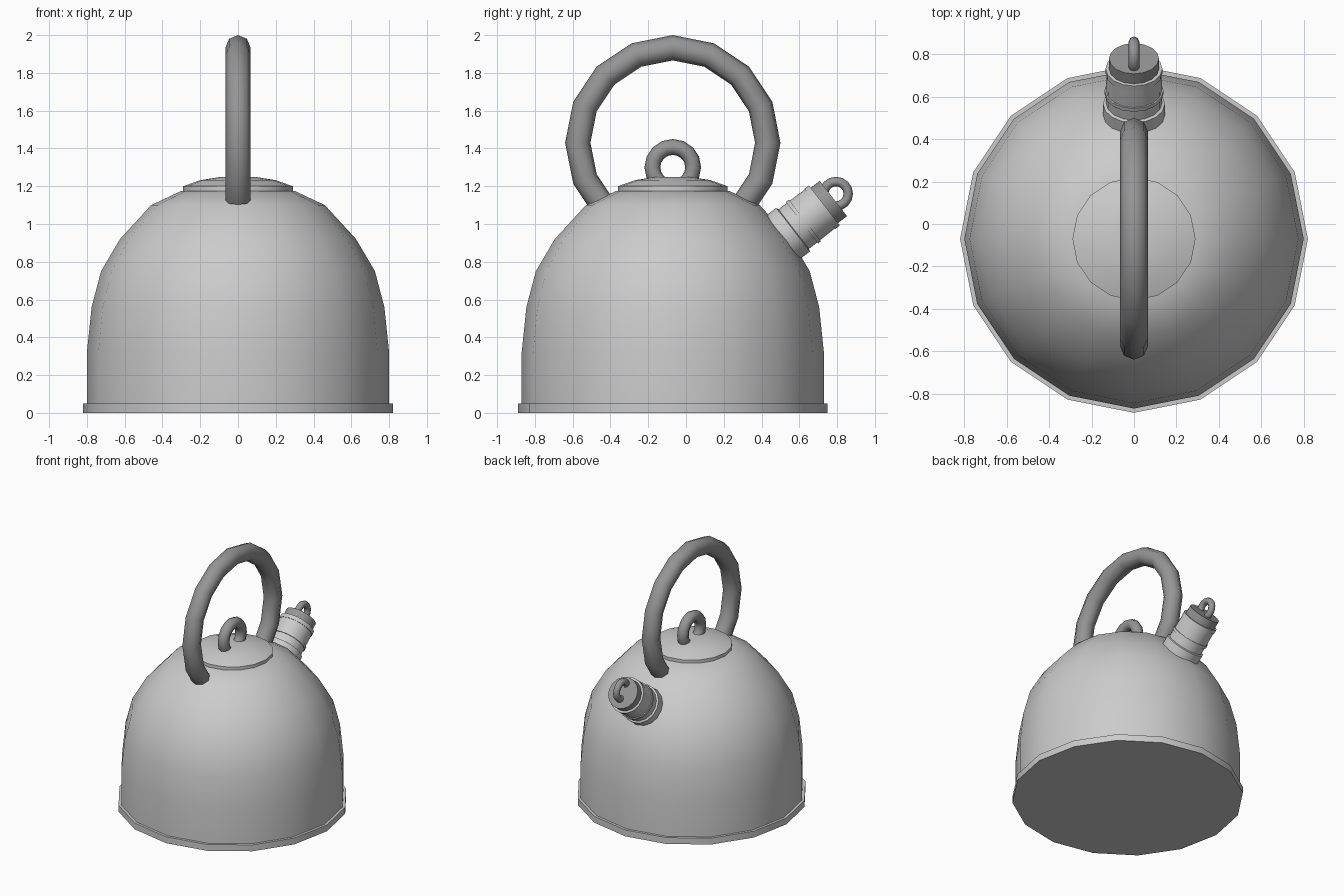
import bpy, bmesh, math
from mathutils import Matrix, Vector

if "Cube" in bpy.data.objects:
    bpy.data.objects.remove(bpy.data.objects["Cube"])

CY = -0.07  # kettle axis in y


def material(name, v):
    m = bpy.data.materials.new(name)
    m.diffuse_color = (v, v, v, 1)
    m.use_nodes = True
    m.node_tree.nodes["Principled BSDF"].inputs["Base Color"].default_value = m.diffuse_color
    return m


STEEL = material("light_steel", 0.6)
DARK = material("dark_grey", 0.3)


def finish(name, bm, mat, matrix, angle):
    bmesh.ops.recalc_face_normals(bm, faces=bm.faces)
    me = bpy.data.meshes.new(name)
    bm.to_mesh(me)
    bm.free()
    me.materials.append(mat)
    me.polygons.foreach_set("use_smooth", [True] * len(me.polygons))
    me.set_sharp_from_angle(angle=math.radians(angle))
    me.transform(matrix)
    ob = bpy.data.objects.new(name, me)
    bpy.context.collection.objects.link(ob)
    return ob


def lathe(name, profile, mat, matrix, n=16):
    """Closed solid of revolution about local z, from (radius, height) points."""
    bm = bmesh.new()
    rings = [[bm.verts.new((r * math.cos(2 * math.pi * i / n),
                            r * math.sin(2 * math.pi * i / n), z)) for i in range(n)]
             for r, z in profile]
    for a, b in zip(rings, rings[1:]):
        for i in range(n):
            j = (i + 1) % n
            bm.faces.new((a[i], a[j], b[j], b[i]))
    bm.faces.new(rings[0][::-1])
    bm.faces.new(rings[-1])
    return finish(name, bm, mat, matrix, 40)


def loop(name, major, minor, centre, mat, n=16, k=8):
    """Torus lying in the yz plane."""
    bm = bmesh.new()
    rings = []
    for i in range(n):
        a = 2 * math.pi * i / n
        ring = []
        for j in range(k):
            b = 2 * math.pi * j / k
            r = major + minor * math.cos(b)
            ring.append(bm.verts.new((minor * math.sin(b), r * math.cos(a), r * math.sin(a))))
        rings.append(ring)
    for i in range(n):
        a, b = rings[i], rings[(i + 1) % n]
        for j in range(k):
            l = (j + 1) % k
            bm.faces.new((a[j], a[l], b[l], b[j]))
    return finish(name, bm, mat, Matrix.Translation(Vector(centre)), 80)


# Body, base rim and lid
axis = Matrix.Translation((0, CY, 0))
lathe("base_rim", [(0.82, 0), (0.82, 0.05), (0.79, 0.05)], STEEL, axis)
lathe("body", [(0.80, 0.02), (0.80, 0.32), (0.775, 0.56), (0.725, 0.75),
               (0.625, 0.92), (0.46, 1.10), (0.30, 1.175)], STEEL, axis)
lathe("lid", [(0.29, 1.15), (0.29, 1.20), (0.20, 1.232), (0.10, 1.248), (0.03, 1.25)],
      STEEL, axis)

# Handle and lid knob
loop("handle", 0.503, 0.067, (0, CY, 1.43), DARK)
loop("lid_knob", 0.108, 0.042, (0, CY, 1.30), DARK)

# Spout along a tilted axis, with cap and pull ring
tilt = Matrix.Translation((0, 0.78, 1.135)) @ Matrix.Rotation(math.radians(-52.3), 4, 'X')
lathe("spout", [(0.146, -0.40), (0.146, -0.27), (0.132, -0.265), (0.132, -0.21),
                (0.139, -0.21), (0.139, -0.19), (0.132, -0.19), (0.13, -0.09),
                (0.134, -0.09), (0.134, -0.06), (0.11, -0.06)], STEEL, tilt)
lathe("spout_cap", [(0.118, -0.09), (0.118, 0)], DARK, tilt)
loop("spout_ring", 0.065, 0.025, (0, 0.794, 1.16), DARK)
